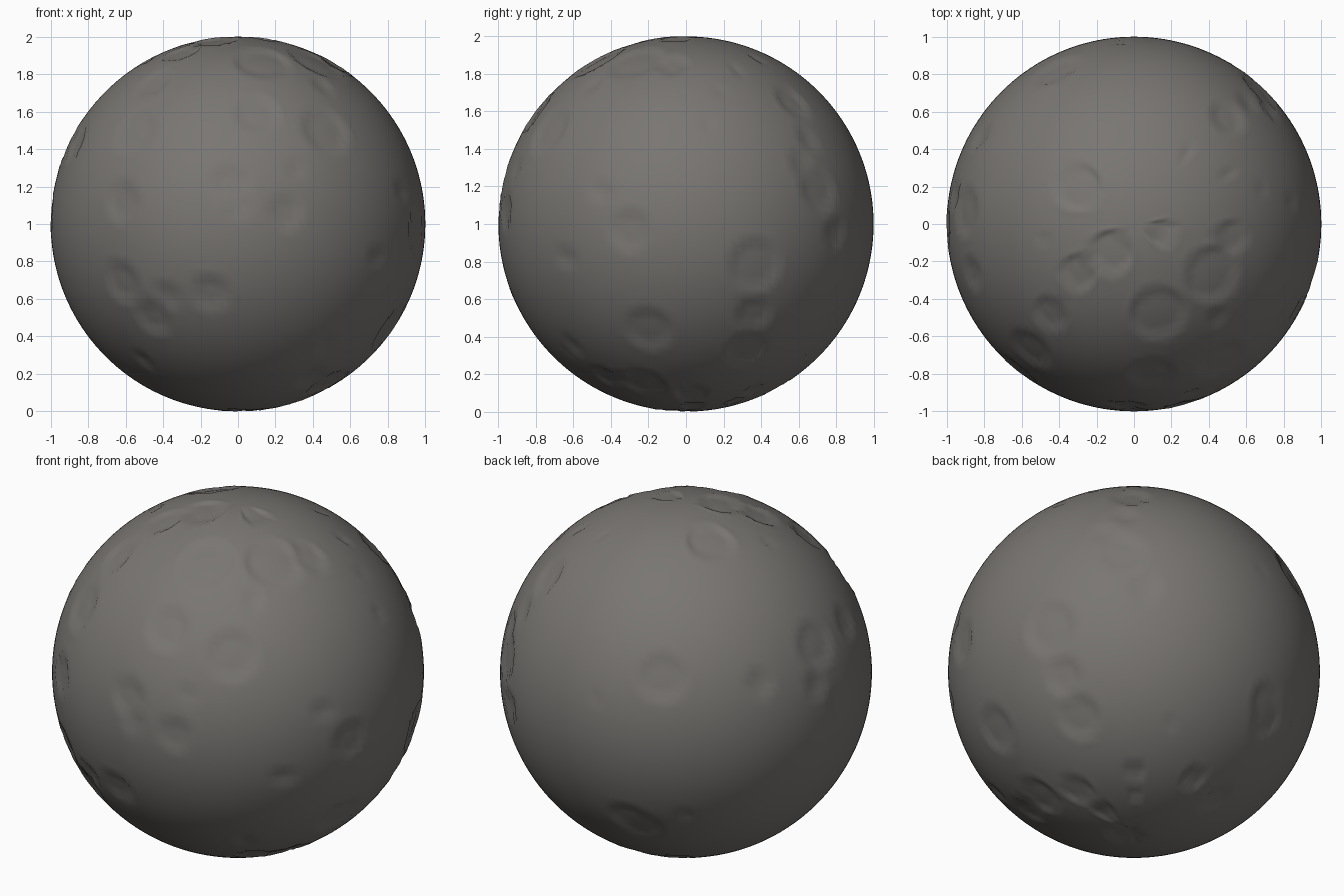
import bpy, bmesh, math
from mathutils import Vector

if "Cube" in bpy.data.objects:
    bpy.data.objects.remove(bpy.data.objects["Cube"])


def view(az, el):
    """Right, up and toward-viewer axes; azimuth is measured from the front (-y)."""
    a, e = math.radians(az), math.radians(el)
    h = Vector((math.sin(a), -math.cos(a), 0))
    right = Vector((math.cos(a), math.sin(a), 0))
    z = Vector((0, 0, 1))
    return right, z * math.cos(e) - h * math.sin(e), h * math.cos(e) + z * math.sin(e)


# Craters seen on each side: across, up, radius
front = [(-.62, .12, .11), (.26, .07, .10), (0, .09, .07), (-.04, .22, .11),
         (-.62, -.31, .12), (-.38, -.38, .08), (-.15, -.37, .11), (-.45, -.5, .11),
         (-.5, -.73, .06), (.36, -.68, .03), (.42, -.83, .08), (.3, .3, .05),
         (.47, .5, .15)]
right = [(.37, -.22, .16), (-.2, -.56, .14), (-.64, -.18, .06), (-.3, -.03, .12),
         (-.45, .17, .06), (.65, .45, .07), (.62, .32, .08), (.71, .18, .13),
         (.8, -.05, .09), (.36, -.48, .11), (.33, -.67, .13), (-.6, -.65, .06),
         (-.42, -.82, .09), (-.22, -.85, .13), (.12, .53, .04)]
top = [(.5, .57, .11), (.28, .38, .035), (.5, .27, .04), (.68, .19, .035),
       (.15, -.05, .08), (.52, -.07, .10), (.42, -.27, .17), (.13, -.48, .17),
       (-.12, -.15, .13), (-.3, -.26, .11), (-.45, -.48, .11), (-.55, -.67, .14),
       (-.3, .2, .14), (-.48, -.08, .04), (.45, -.5, .06), (.1, -.8, .13)]
back_left = [(-.13, 0, .14), (.4, -.03, .08), (.7, .17, .14), (.7, -.04, .08),
             (.83, -.15, .10), (-.49, -.11, .04), (-.24, -.81, .13),
             (0, -.76, .05), (.86, .28, .10)]
below = [(-.29, -.67, .10), (-.15, -.78, .07), (.02, -.58, .07), (.02, -.7, .05),
         (.33, -.62, .08), (.22, -.34, .03), (.73, -.2, .11), (.45, -.72, .09),
         (-.05, -.9, .10)]

craters = []
for (r, u, f), spots in ((view(0, 0), front), (view(90, 0), right), (view(0, 90), top),
                         (view(215, 23), back_left), (view(138, -27), below)):
    for x, y, size in spots:
        d = r * x + u * y + f * math.sqrt(max(0, 1 - x * x - y * y))
        craters.append((d.normalized(), size))


def dent(t):
    """Flat floor, steep wall and a faint raised rim (t = distance / radius)."""
    if t < .7:
        return -1
    if t < 1:
        s = (t - .7) / .3
        return -1 + 1.2 * s * s * (3 - 2 * s)
    return .2 * max(0, 1 - (t - 1) / .2)


# Moon: a fine sphere with shallow craters pressed in
bm = bmesh.new()
bmesh.ops.create_uvsphere(bm, u_segments=160, v_segments=80, radius=1)
for v in bm.verts:
    n = v.co.normalized()
    low = high = 0
    for c, size in craters:
        t = n.angle(c) / size
        if t < 1.2:
            d = dent(t) * min(.013, .004 + .08 * size)
            low, high = min(low, d), max(high, d)
    v.co = n * (1 + (low if low < 0 else high))
    v.co.z += 1
for f in bm.faces:
    f.smooth = True
mesh = bpy.data.meshes.new("moon")
bm.to_mesh(mesh)
bm.free()
stone = bpy.data.materials.new("grey stone")
stone.diffuse_color = (.19, .18, .168, 1)
stone.use_nodes = True
stone.node_tree.nodes["Principled BSDF"].inputs["Base Color"].default_value = stone.diffuse_color
mesh.materials.append(stone)
moon = bpy.data.objects.new("moon", mesh)
bpy.context.collection.objects.link(moon)
